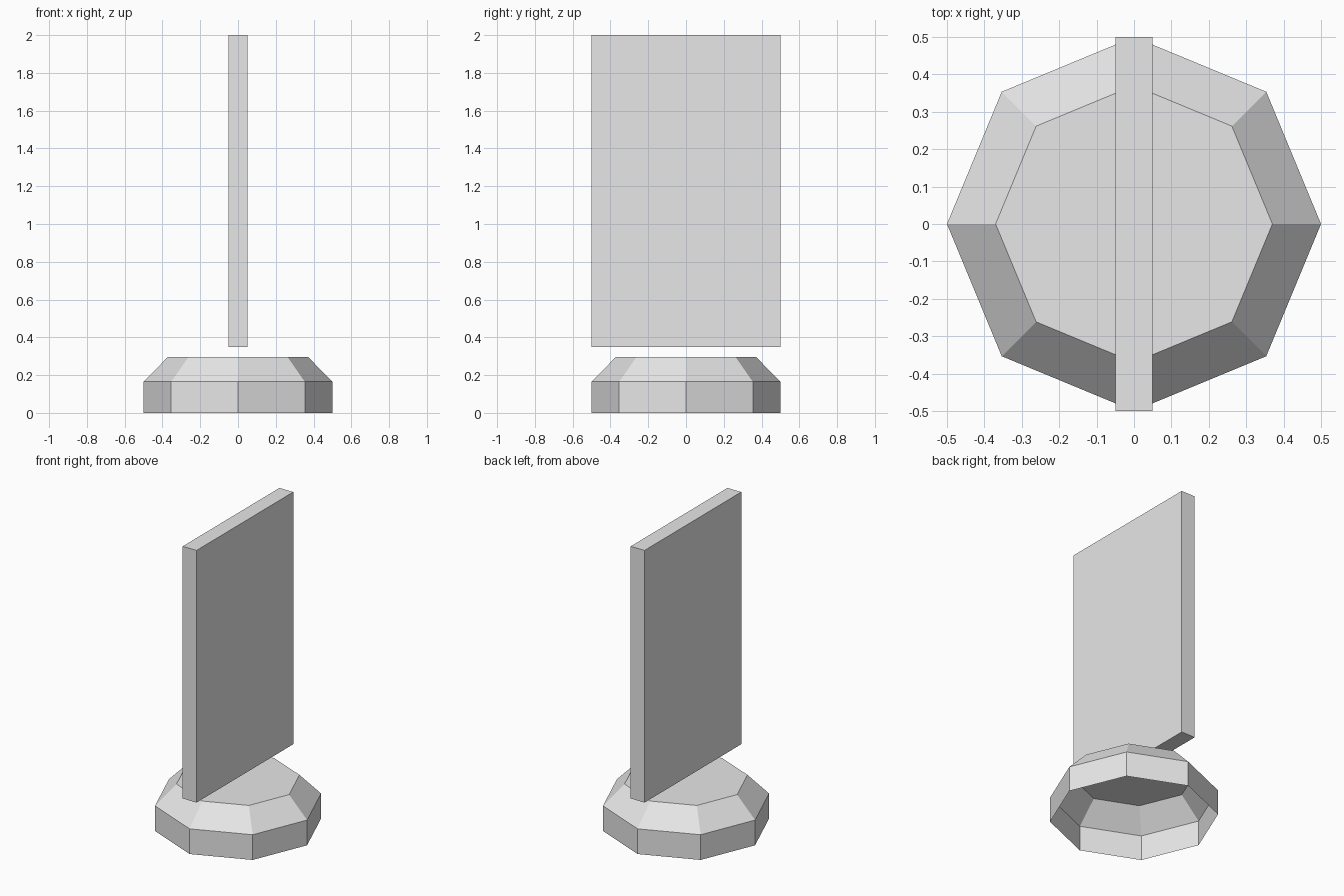
import bpy
import bmesh
from math import cos, sin, pi

cube = bpy.data.objects.get("Cube")
if cube:
    bpy.data.objects.remove(cube, do_unlink=True)

# One plain grey for everything
grey = bpy.data.materials.new("light_grey")
grey.use_nodes = True
grey.diffuse_color = (0.8, 0.8, 0.8, 1)
grey.node_tree.nodes["Principled BSDF"].inputs["Base Color"].default_value = (0.8, 0.8, 0.8, 1)


def add_object(name, bm):
    mesh = bpy.data.meshes.new(name)
    bm.to_mesh(mesh)
    bm.free()
    mesh.materials.append(grey)
    obj = bpy.data.objects.new(name, mesh)
    bpy.context.collection.objects.link(obj)
    return obj


# Base: eight-sided chamfered shell, open underneath
SIDES = 8
profile = [(0.5, 0), (0.5, 0.165), (0.37, 0.297)]
bm = bmesh.new()
rings = [[bm.verts.new((r * cos(2 * pi * i / SIDES), r * sin(2 * pi * i / SIDES), z))
          for i in range(SIDES)] for r, z in profile]
for low, high in zip(rings, rings[1:]):
    for i in range(SIDES):
        j = (i + 1) % SIDES
        bm.faces.new((low[i], low[j], high[j], high[i]))
bm.faces.new(rings[-1])
add_object("base", bm)

# Upright panel floating just above the base
bm = bmesh.new()
bmesh.ops.create_cube(bm, size=1)
bmesh.ops.scale(bm, vec=(0.1, 1, 1.65), verts=bm.verts)
panel = add_object("upright_panel", bm)
panel.location.z = 1.175
